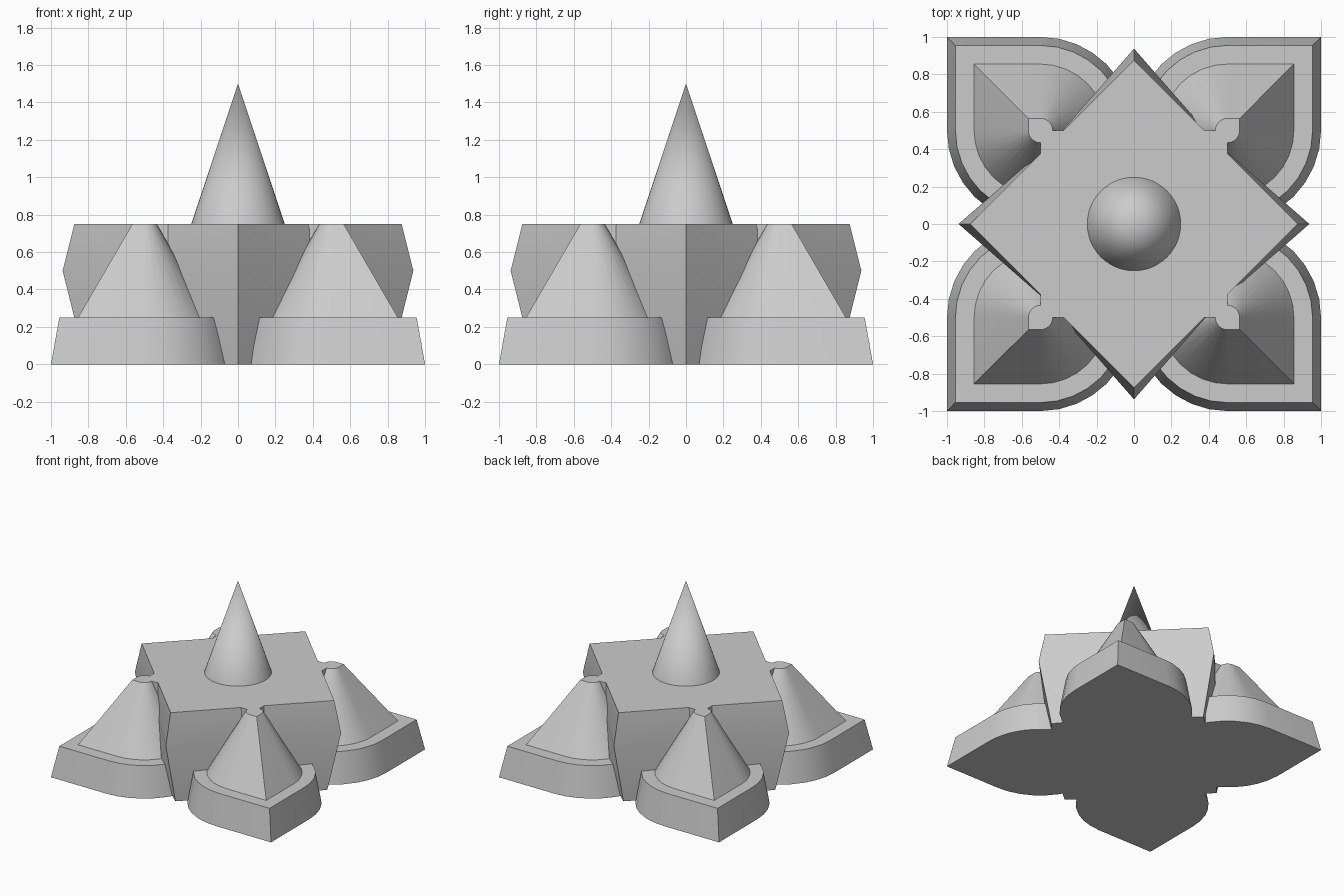
import bpy
import bmesh
from math import cos, sin, pi, radians

if "Cube" in bpy.data.objects:
    bpy.data.objects.remove(bpy.data.objects["Cube"], do_unlink=True)

grey = bpy.data.materials.new("plain grey")
grey.use_nodes = True
colour = (0.6, 0.6, 0.6, 1)
grey.diffuse_color = colour
grey.node_tree.nodes["Principled BSDF"].inputs["Base Color"].default_value = colour


def finish(name, bm):
    """Turn a bmesh into a shaded object."""
    bmesh.ops.recalc_face_normals(bm, faces=bm.faces)
    mesh = bpy.data.meshes.new(name)
    bm.to_mesh(mesh)
    bm.free()
    mesh.materials.append(grey)
    obj = bpy.data.objects.new(name, mesh)
    bpy.context.collection.objects.link(obj)
    bpy.ops.object.select_all(action='DESELECT')
    obj.select_set(True)
    bpy.context.view_layer.objects.active = obj
    bpy.ops.object.shade_smooth_by_angle(angle=radians(30))
    return obj


def loft(name, rings):
    """Skin a stack of equal-length point rings and cap both ends."""
    bm = bmesh.new()
    loops = [[bm.verts.new(p) for p in ring] for ring in rings]
    count = len(loops[0])
    for low, high in zip(loops, loops[1:]):
        for i in range(count):
            j = (i + 1) % count
            bm.faces.new((low[i], low[j], high[j], high[i]))
    bm.faces.new(loops[0][::-1])
    bm.faces.new(loops[-1])
    return finish(name, bm)


def teardrop(cx, cy, sx, sy, r, z, steps=24):
    """Three quarters of a circle closed by a square outer corner."""
    pts = [(1, 1)]
    for i in range(steps + 1):
        a = pi / 2 + 1.5 * pi * i / steps
        pts.append((cos(a), sin(a)))
    return [(cx + sx * r * x, cy + sy * r * y, z) for x, y in pts]


def diamond(corner, middle, z):
    """Diamond ring whose corners and edge middles have separate reach."""
    ring = []
    for i in range(8):
        a = i * pi / 4
        r = middle / 2 ** 0.5 if i % 2 else corner
        ring.append((r * cos(a), r * sin(a), z))
    return ring


# Four corner petals: tapered base, ledge and pointed-corner cone
for side_y, depth in ((-1, "front"), (1, "back")):
    for side_x, side in ((-1, "right"), (1, "left")):
        levels = ((0.5, 0), (0.455, 0.25), (0.355, 0.25), (0.065, 0.75))
        loft(f"{depth}_{side}_petal",
             [teardrop(side_x / 2, side_y / 2, side_x, side_y, r, z) for r, z in levels])

# Central block with corners that bulge at mid height
loft("diamond_block", [diamond(c, 0.875, z)
                       for c, z in ((0.8125, 0), (0.9375, 0.5), (0.875, 0.75))])

# Square core that joins the petal tips to the block
loft("square_core", [[(x, y, z) for x, y in ((-0.5, -0.5), (0.5, -0.5), (0.5, 0.5), (-0.5, 0.5))]
                     for z in (0, 0.75)])

# Central spire
bm = bmesh.new()
bmesh.ops.create_cone(bm, cap_ends=True, segments=48, radius1=0.25, radius2=0, depth=0.75)
bmesh.ops.translate(bm, verts=bm.verts, vec=(0, 0, 1.125))
finish("spire", bm)
